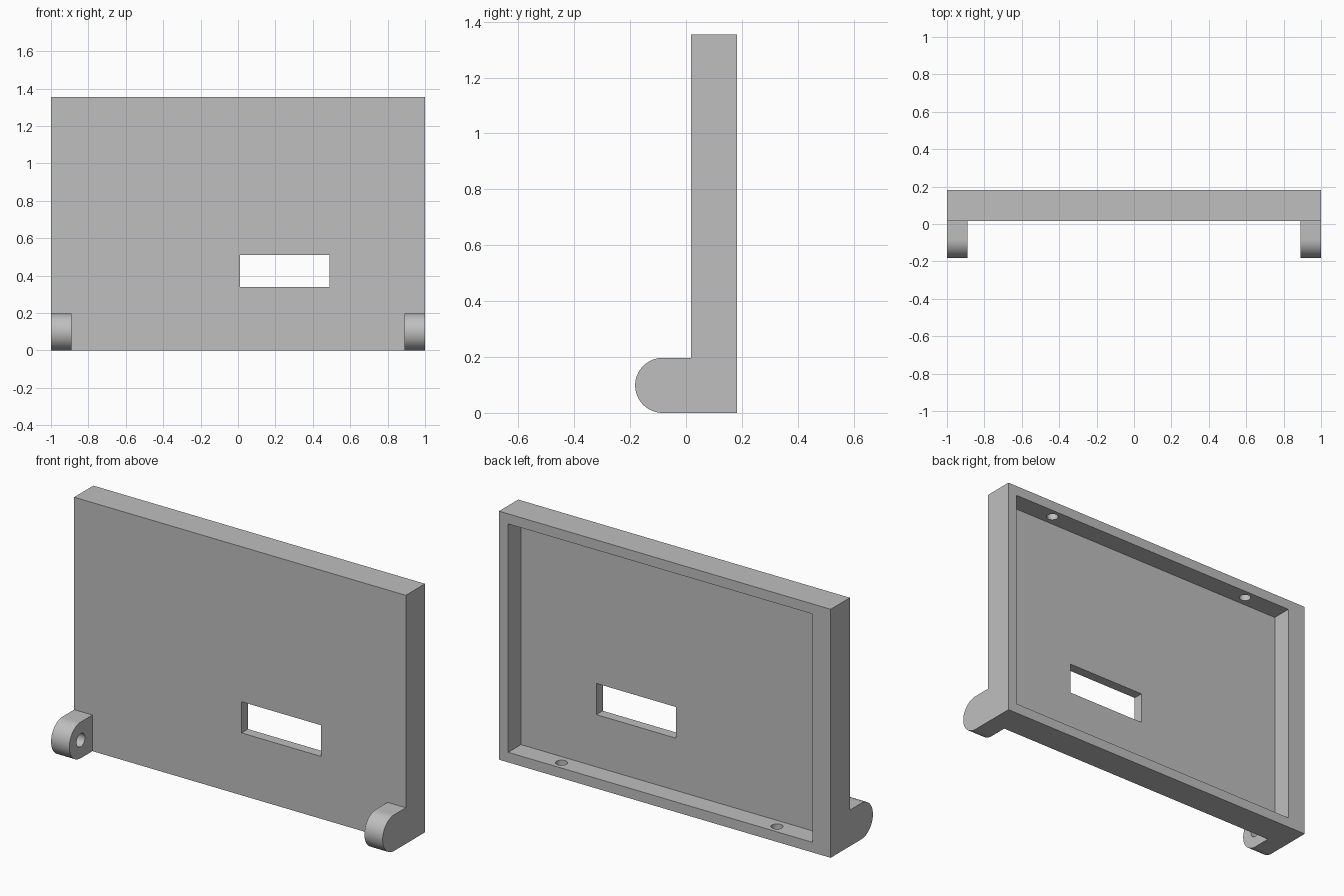
import bpy
import bmesh
import math
from mathutils import Matrix, Vector

if "Cube" in bpy.data.objects:
    bpy.data.objects.remove(bpy.data.objects["Cube"], do_unlink=True)

# Single plain material
grey = bpy.data.materials.new("light_grey")
grey.use_nodes = True
colour = (0.52, 0.52, 0.52, 1)
grey.diffuse_color = colour
grey.node_tree.nodes["Principled BSDF"].inputs["Base Color"].default_value = colour

# Main dimensions
FRONT, BACK, HEIGHT = 0.017, 0.182, 1.355
RECESS = 0.072            # front plane of the recess
RIM = 0.055
LUG_WIDTH, LUG_RADIUS = 0.11, 0.0985
LUG_Y = -BACK + LUG_RADIUS


def new_object(name, bm):
    bmesh.ops.recalc_face_normals(bm, faces=bm.faces)
    mesh = bpy.data.meshes.new(name)
    bm.to_mesh(mesh)
    bm.free()
    mesh.materials.append(grey)
    obj = bpy.data.objects.new(name, mesh)
    bpy.context.collection.objects.link(obj)
    return obj


def box(name, low, high):
    low, high = Vector(low), Vector(high)
    bm = bmesh.new()
    place = Matrix.Translation((low + high) / 2) @ Matrix.Diagonal((*(high - low), 1))
    bmesh.ops.create_cube(bm, size=1, matrix=place)
    return new_object(name, bm)


def cylinder(name, centre, radius, length, axis="Z"):
    bm = bmesh.new()
    turn = Matrix.Rotation(math.pi / 2, 4, "Y") if axis == "X" else Matrix()
    bmesh.ops.create_cone(bm, cap_ends=True, segments=32, radius1=radius,
                          radius2=radius, depth=length,
                          matrix=Matrix.Translation(centre) @ turn)
    return new_object(name, bm)


def lug(name, x):
    # Round-nosed side profile, extruded across the lug's width
    bm = bmesh.new()
    points = [(FRONT + 0.03, 0), (FRONT + 0.03, 2 * LUG_RADIUS)]
    for i in range(33):
        a = math.pi / 2 + math.pi * i / 32
        points.append((LUG_Y + LUG_RADIUS * math.cos(a),
                       LUG_RADIUS + LUG_RADIUS * math.sin(a)))
    face = bm.faces.new([bm.verts.new((x, y, z)) for y, z in points])
    side = bmesh.ops.extrude_face_region(bm, geom=[face])["geom"]
    bmesh.ops.translate(bm, vec=(LUG_WIDTH, 0, 0),
                        verts=[v for v in side if isinstance(v, bmesh.types.BMVert)])
    return new_object(name, bm)


def combine(target, tool, operation):
    mod = target.modifiers.new(tool.name, "BOOLEAN")
    mod.operation = operation
    mod.solver = "EXACT"
    mod.object = tool
    bpy.context.view_layer.objects.active = target
    bpy.ops.object.modifier_apply(modifier=mod.name)
    bpy.data.objects.remove(tool, do_unlink=True)


# Panel with its hinge lugs
panel = box("panel_with_lugs", (-1, FRONT, 0), (1, BACK, HEIGHT))
combine(panel, lug("left_lug", 1 - LUG_WIDTH), "UNION")
combine(panel, lug("right_lug", -1), "UNION")

# Recess in the back, with a wider rim on the right
combine(panel, box("recess_cutter", (-0.89, RECESS, RIM),
                   (0.945, BACK + 0.1, HEIGHT - RIM)), "DIFFERENCE")

# Window through the panel
combine(panel, box("window_cutter", (0.01, FRONT - 0.1, 0.34),
                   (0.49, RECESS + 0.05, 0.51)), "DIFFERENCE")

# Blind holes in the top and bottom rims
for x in (-0.64, 0.66):
    for z in (RIM, HEIGHT - RIM):
        combine(panel, cylinder("rim_hole_cutter", (x, 0.13, z), 0.03, 0.08), "DIFFERENCE")

# Blind pivot holes in the inner faces of the lugs
for side in (-1, 1):
    combine(panel, cylinder("pivot_hole_cutter",
                            (side * (1 - LUG_WIDTH), LUG_Y, LUG_RADIUS),
                            0.036, 0.14, "X"), "DIFFERENCE")

# Smooth curves, sharp edges
bpy.ops.object.select_all(action="DESELECT")
panel.select_set(True)
bpy.context.view_layer.objects.active = panel
bpy.ops.object.shade_smooth_by_angle(angle=math.radians(30))
